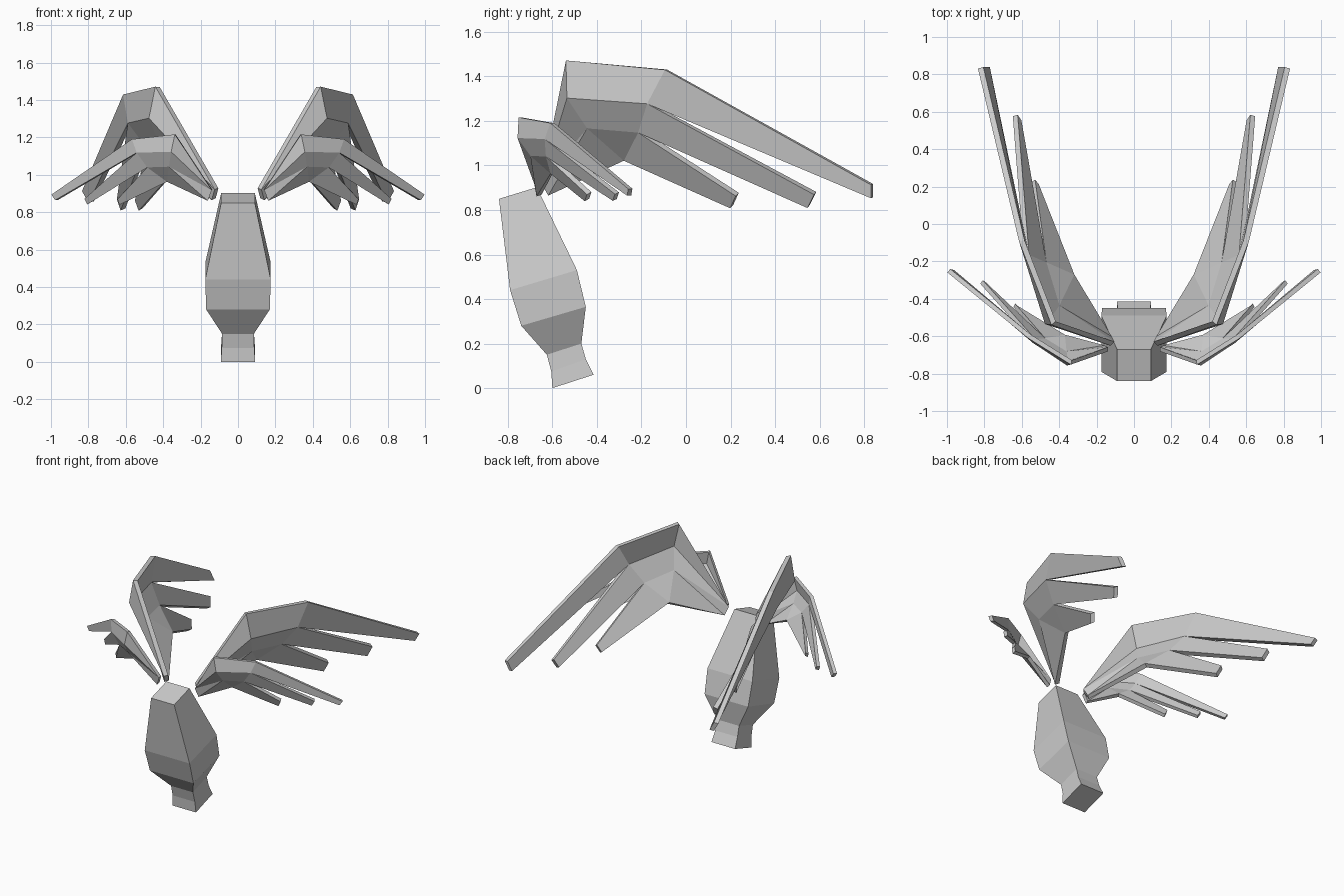
import bpy
import bmesh


def make_object(name, verts, faces):
    bm = bmesh.new()
    vs = [bm.verts.new(v) for v in verts]
    for f in faces:
        bm.faces.new([vs[i] for i in f])
    bmesh.ops.recalc_face_normals(bm, faces=bm.faces[:])
    mesh = bpy.data.meshes.new(name)
    bm.to_mesh(mesh)
    bm.free()
    obj = bpy.data.objects.new(name, mesh)
    bpy.context.collection.objects.link(obj)
    return obj


# Body: tilted four-sided sections (half width, front y, front z, back y, back z)
sections = [
    (0.092, -0.60, 0.00, -0.415, 0.06),
    (0.087, -0.605, 0.075, -0.45, 0.13),
    (0.085, -0.625, 0.15, -0.47, 0.20),
    (0.170, -0.74, 0.28, -0.45, 0.365),
    (0.175, -0.79, 0.44, -0.49, 0.53),
    (0.090, -0.84, 0.85, -0.67, 0.902),
]
verts, faces = [], []
for w, fy, fz, by, bz in sections:
    verts += [(-w, fy, fz), (w, fy, fz), (w, by, bz), (-w, by, bz)]
for s in range(len(sections) - 1):
    for i in range(4):
        j = (i + 1) % 4
        faces.append((s * 4 + i, s * 4 + j, s * 4 + 4 + j, s * 4 + 4 + i))
n = len(verts)
faces += [(0, 1, 2, 3), (n - 4, n - 3, n - 2, n - 1)]
make_object("body", verts, faces)


# Wings: a folded plate with three feathers, thickened and mirrored
def wing(name, root, shoulder, knuckles, tips, thickness):
    # root 0-1, shoulder 2-4, knuckles 5-8, tips 9-14
    faces = [(0, 2, 3), (0, 3, 4), (0, 4, 1), (1, 4, 8),
             (2, 5, 6, 3), (3, 6, 7, 4), (4, 7, 8)]
    for k in range(3):
        faces.append((5 + k, 9 + 2 * k, 10 + 2 * k, 6 + k))
    obj = make_object(name, root + shoulder + knuckles + tips, faces)
    solid = obj.modifiers.new("thickness", "SOLIDIFY")
    solid.thickness = thickness
    solid.offset = 0
    mirror = obj.modifiers.new("mirror", "MIRROR")
    mirror.use_axis = (True, False, False)


wing("rear_wings",
     [(0.115, -0.64, 0.925), (0.13, -0.61, 0.87)],
     [(0.43, -0.53, 1.47), (0.465, -0.525, 1.305), (0.41, -0.44, 1.175)],
     [(0.60, -0.09, 1.43), (0.575, -0.17, 1.28), (0.48, -0.21, 1.155),
      (0.33, -0.275, 1.03)],
     [(0.82, 0.835, 0.915), (0.785, 0.835, 0.855),
      (0.635, 0.58, 0.875), (0.615, 0.55, 0.815),
      (0.54, 0.23, 0.87), (0.52, 0.205, 0.815)],
     0.03)

wing("front_wings",
     [(0.14, -0.67, 0.92), (0.16, -0.66, 0.865)],
     [(0.335, -0.74, 1.215), (0.355, -0.745, 1.125), (0.365, -0.69, 1.05)],
     [(0.56, -0.60, 1.19), (0.535, -0.625, 1.12), (0.48, -0.62, 1.045),
      (0.375, -0.60, 0.97)],
     [(0.99, -0.25, 0.895), (0.97, -0.255, 0.865),
      (0.815, -0.31, 0.875), (0.80, -0.32, 0.845),
      (0.64, -0.435, 0.875), (0.63, -0.445, 0.845)],
     0.024)
